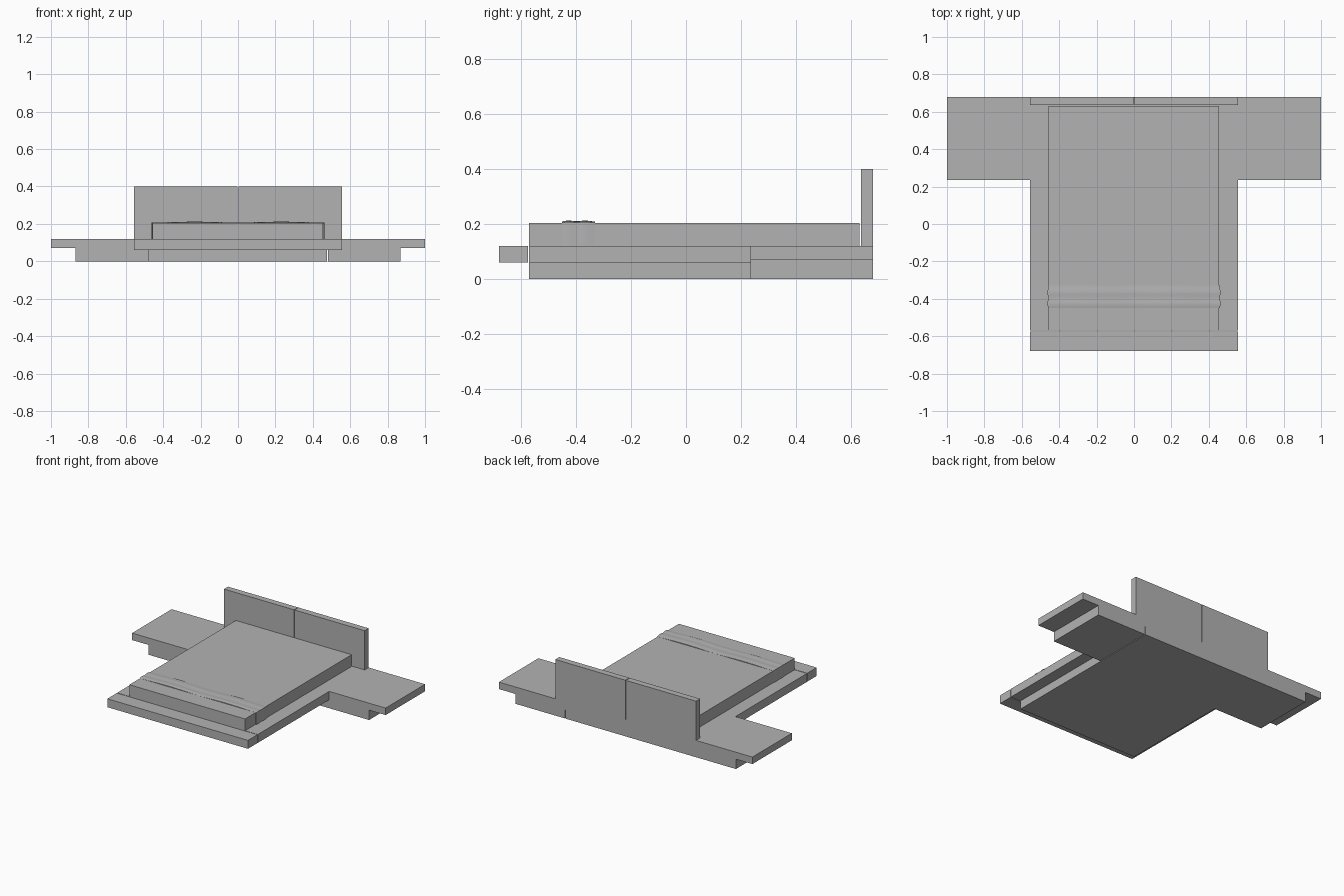
import bpy, bmesh
from math import cos, pi

if "Cube" in bpy.data.objects:
    bpy.data.objects.remove(bpy.data.objects["Cube"], do_unlink=True)

grey = bpy.data.materials.new("plain grey")
grey.use_nodes = True
grey.diffuse_color = (0.45, 0.45, 0.45, 1)
shader = next(n for n in grey.node_tree.nodes if n.type == "BSDF_PRINCIPLED")
shader.inputs["Base Color"].default_value = grey.diffuse_color


def finish(name, bm):
    bmesh.ops.recalc_face_normals(bm, faces=bm.faces)
    mesh = bpy.data.meshes.new(name)
    bm.to_mesh(mesh)
    bm.free()
    mesh.materials.append(grey)
    obj = bpy.data.objects.new(name, mesh)
    bpy.context.collection.objects.link(obj)
    return obj


def extrude_y(name, profile, y0, y1):
    """Solid made from an (x, z) outline swept along y."""
    bm = bmesh.new()
    face = bm.faces.new([bm.verts.new((x, y0, z)) for x, z in profile])
    swept = bmesh.ops.extrude_face_region(bm, geom=[face])["geom"]
    verts = [v for v in swept if isinstance(v, bmesh.types.BMVert)]
    bmesh.ops.translate(bm, verts=verts, vec=(0, y1 - y0, 0))
    return finish(name, bm)


def box(name, x, y, z):
    return extrude_y(name, [(x[0], z[0]), (x[1], z[0]), (x[1], z[1]), (x[0], z[1])], *y)


HALF = 0.555      # half width of the bed frame
BACK = 0.68       # wall side
FOOT = -0.57      # joint between platform and foot bench
DECK = 0.12       # top of the platform

# Bed frame
box("plinth", (-0.48, 0.475), (FOOT, BACK), (0, 0.06))
box("platform", (-HALF, HALF), (FOOT, BACK), (0.06, DECK))
box("foot_bench", (-HALF, HALF), (-BACK, FOOT - 0.004), (0.06, DECK))

# Headboard panels and stepped side tables
for side, label in ((-1, "right"), (1, "left")):
    box("headboard_" + label, (side * 0.002, side * HALF), (0.635, BACK), (DECK, 0.4))
    step = [(0.48, 0), (0.87, 0), (0.87, 0.07), (1, 0.07),
            (1, DECK), (HALF, DECK), (HALF, 0.06), (0.48, 0.06)]
    extrude_y("side_table_" + label, [(side * x, z) for x, z in step], 0.235, BACK)

# Mattress
box("mattress", (-0.458, 0.455), (FOOT, 0.63), (DECK, 0.204))

# Folded throw: a gently waved band that hangs down both sides
COLS, ROWS = 32, 8
bm = bmesh.new()
rows = []
for j in range(ROWS + 1):
    t = j / ROWS
    y = -0.45 + 0.12 * t
    roll = 0.0015 * cos(4 * pi * (t - 0.2)) if 0 < j < ROWS else -0.002
    half = 0.461 + roll
    row = [bm.verts.new((-half, y, DECK))]
    for i in range(COLS + 1):
        u = 2 * i / COLS - 1
        z = 0.2085 + roll - 0.0022 * cos(2 * pi * u)
        row.append(bm.verts.new((half * u, y, z)))
    row.append(bm.verts.new((half, y, DECK)))
    rows.append(row)
for a, b in zip(rows, rows[1:]):
    for i in range(len(a) - 1):
        bm.faces.new((a[i], a[i + 1], b[i + 1], b[i]))
for row in (rows[0], rows[-1]):
    bm.faces.new(row)
bm.faces.new([r[0] for r in rows] + [r[-1] for r in reversed(rows)])
throw = finish("throw_blanket", bm)
bpy.ops.object.select_all(action="DESELECT")
throw.select_set(True)
bpy.context.view_layer.objects.active = throw
bpy.ops.object.shade_smooth_by_angle()
